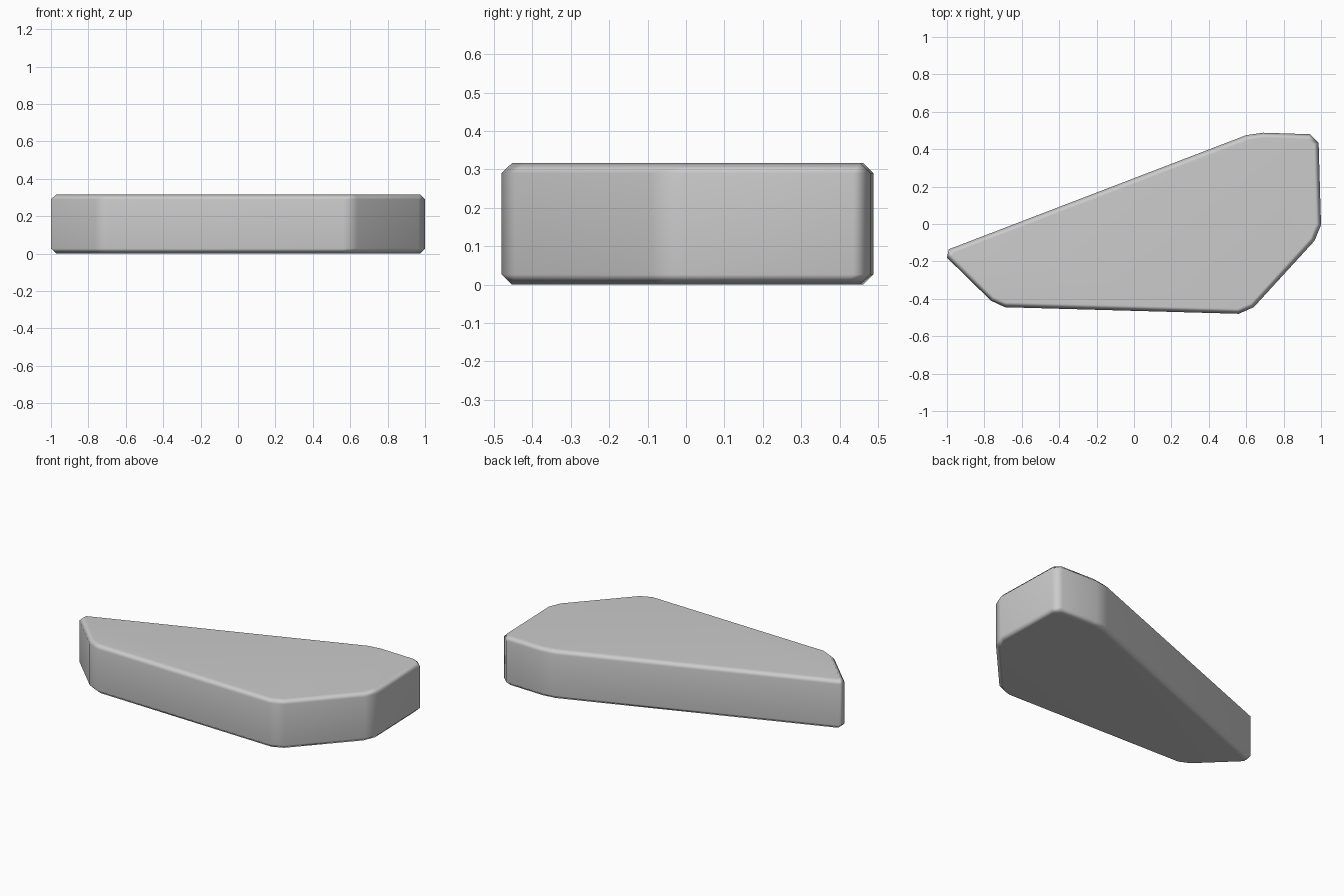
import bpy
import bmesh

cube = bpy.data.objects.get("Cube")
if cube:
    bpy.data.objects.remove(cube, do_unlink=True)

HEIGHT = 0.317
RIM = 0.027

# Plan outline, counter-clockwise, with cut corners
outline = [(-1.0, -0.18), (-0.765, -0.41), (-0.69, -0.445), (0.56, -0.48),
           (0.64, -0.445), (0.965, -0.09), (1.0, -0.005), (0.987, 0.435),
           (0.94, 0.48), (0.69, 0.488), (0.6, 0.475), (-0.99, -0.135)]

grey = bpy.data.materials.new("plain grey")
grey.use_nodes = True
colour = (0.6, 0.6, 0.6, 1)
grey.diffuse_color = colour
grey.node_tree.nodes["Principled BSDF"].inputs["Base Color"].default_value = colour

# Slab: extruded outline with chamfered top and bottom rims
bm = bmesh.new()
base = bm.faces.new([bm.verts.new((x, y, 0)) for x, y in outline])
top = bmesh.ops.extrude_face_region(bm, geom=[base], use_keep_orig=True)["geom"]
bmesh.ops.translate(bm, vec=(0, 0, HEIGHT),
                    verts=[v for v in top if isinstance(v, bmesh.types.BMVert)])
bmesh.ops.recalc_face_normals(bm, faces=bm.faces)
rims = [e for e in bm.edges if abs(e.verts[0].co.z - e.verts[1].co.z) < 0.001]
bmesh.ops.bevel(bm, geom=rims, offset=RIM, offset_type='OFFSET', segments=1,
                affect='EDGES', clamp_overlap=True)
bmesh.ops.recalc_face_normals(bm, faces=bm.faces)
for face in bm.faces:
    face.smooth = True

mesh = bpy.data.meshes.new("stone_slab")
bm.to_mesh(mesh)
bm.free()
mesh.materials.append(grey)
slab = bpy.data.objects.new("stone_slab", mesh)
bpy.context.collection.objects.link(slab)

# Soft corners while the large faces stay flat
weighted = slab.modifiers.new("weighted normals", 'WEIGHTED_NORMAL')
weighted.weight = 50
